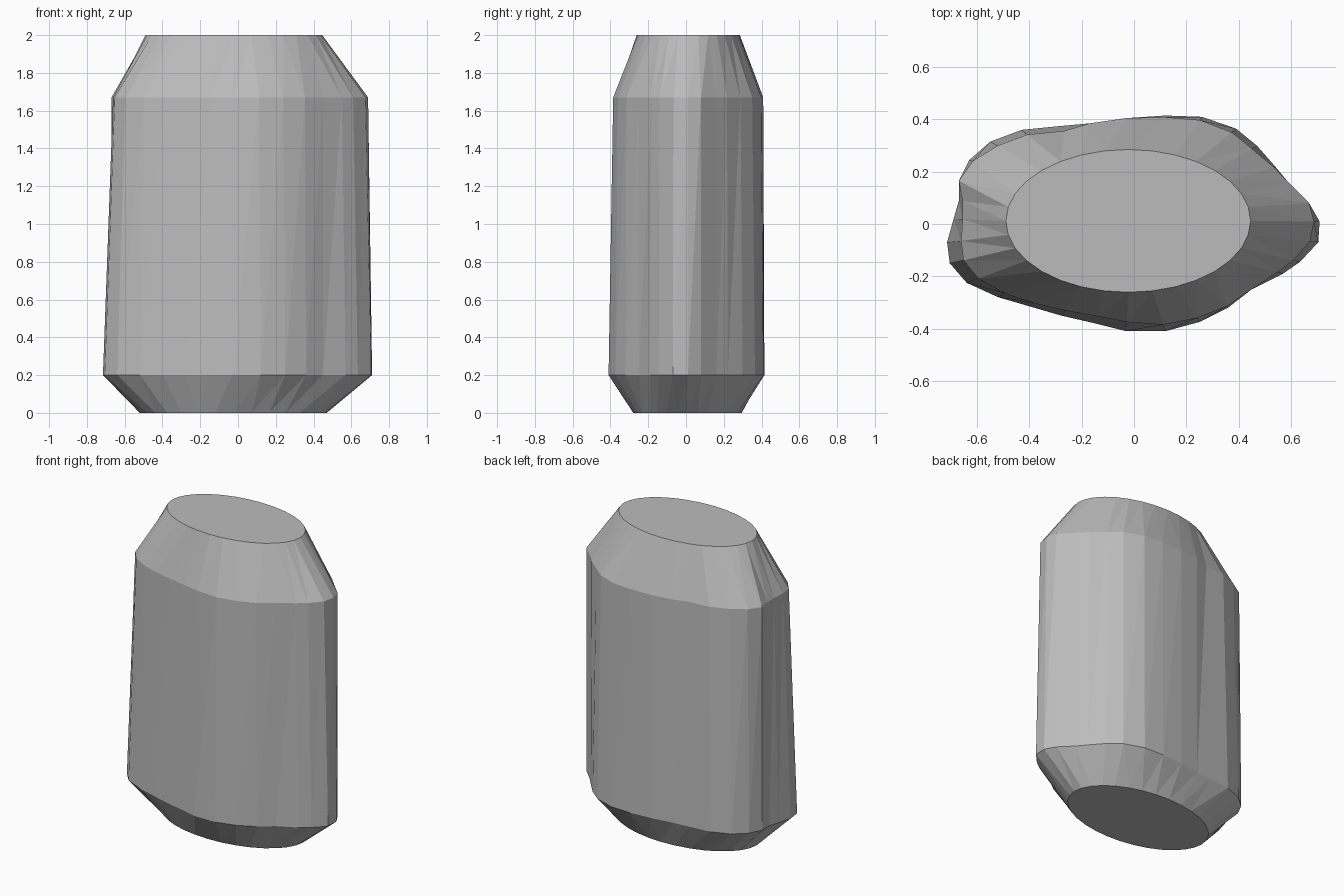
import bpy, bmesh, math

if "Cube" in bpy.data.objects:
    bpy.data.objects.remove(bpy.data.objects["Cube"])

SIDES = 32

# Irregular belly outline, counter-clockwise from +x, at the lower shoulder
belly = [(.71, .01), (.67, .08), (.59, .16), (.54, .22), (.47, .30), (.39, .365),
         (.26, .41), (.12, .415), (-.03, .405), (-.17, .385), (-.28, .375),
         (-.43, .36), (-.55, .315), (-.63, .245), (-.67, .165), (-.67, .09),
         (-.69, .02), (-.715, -.07), (-.705, -.15), (-.64, -.225), (-.52, -.28),
         (-.40, -.315), (-.28, -.35), (-.15, -.38), (-.03, -.41), (.12, -.41),
         (.25, -.375), (.36, -.32), (.45, -.25), (.57, -.19), (.635, -.145),
         (.705, -.07)]
# How far each corner pulls in at the upper shoulder
taper = [.97, 1, 1, .99, .96, .96, .97, .985, 1, 1, .95, .95, .95, .98, 1, .98,
         .95, .925, .925, .93, .95, .96, .945, .93, .915, .94, .96, .985, 1,
         .965, .96, .955]


def ellipse(cx, cy, rx, ry):
    return [(cx + rx * math.cos(2 * math.pi * i / SIDES),
             cy + ry * math.sin(2 * math.pi * i / SIDES)) for i in range(SIDES)]


upper = [(x * t, y * t) for (x, y), t in zip(belly, taper)]
levels = [(0.0, ellipse(-.025, .008, .495, .287)), (0.2, belly),
          (1.67, upper), (2.0, ellipse(-.022, .012, .468, .273))]

# Loft the four rings into one closed, faceted body
bm = bmesh.new()
rings = [[bm.verts.new((x, y, z)) for x, y in pts] for z, pts in levels]
for a, b in zip(rings, rings[1:]):
    for i in range(SIDES):
        j = (i + 1) % SIDES
        bm.faces.new((a[i], a[j], b[j]))
        bm.faces.new((a[i], b[j], b[i]))
bm.faces.new(rings[0][::-1])
bm.faces.new(rings[-1])
mesh = bpy.data.meshes.new("faceted_body")
bm.to_mesh(mesh)
bm.free()

grey = bpy.data.materials.new("plain grey")
grey.diffuse_color = (.5, .5, .5, 1)
grey.use_nodes = True
grey.node_tree.nodes["Principled BSDF"].inputs["Base Color"].default_value = grey.diffuse_color
mesh.materials.append(grey)
body = bpy.data.objects.new("faceted_body", mesh)
bpy.context.collection.objects.link(body)
